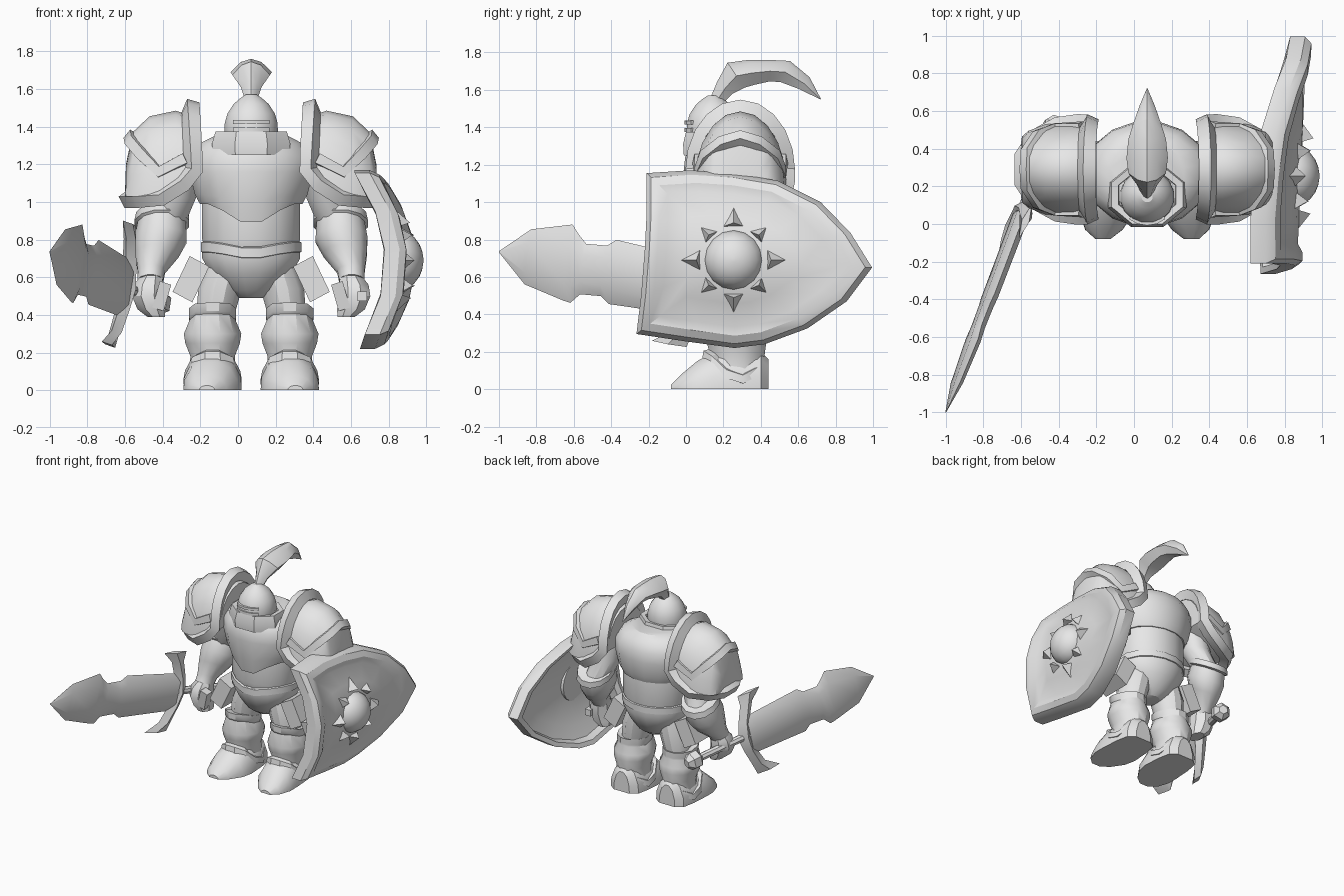
import bpy, bmesh, math
from mathutils import Vector as V

if "Cube" in bpy.data.objects:
    bpy.data.objects.remove(bpy.data.objects["Cube"])

CX = 0.07  # symmetry plane of the body
steel = bpy.data.materials.new("plain_grey")
steel.diffuse_color = (0.8, 0.8, 0.8, 1)
steel.use_nodes = True
steel.node_tree.nodes["Principled BSDF"].inputs["Base Color"].default_value = steel.diffuse_color


def build(name, verts, faces):
    me = bpy.data.meshes.new(name)
    me.from_pydata([tuple(v) for v in verts], [], faces)
    bm = bmesh.new()
    bm.from_mesh(me)
    bmesh.ops.remove_doubles(bm, verts=bm.verts, dist=1e-5)
    bmesh.ops.recalc_face_normals(bm, faces=bm.faces)
    bm.to_mesh(me)
    bm.free()
    me.materials.append(steel)
    ob = bpy.data.objects.new(name, me)
    bpy.context.collection.objects.link(ob)
    return ob


def loft(name, rings, caps=True, wrap=False):
    n, m = len(rings[0]), len(rings)
    faces = []
    for i in range(m if wrap else m - 1):
        for j in range(n):
            k = (j + 1) % n
            i2 = (i + 1) % m
            faces.append((i * n + j, i * n + k, i2 * n + k, i2 * n + j))
    if caps and not wrap:
        faces += [tuple(range(n)), tuple(range((m - 1) * n, m * n))]
    return build(name, [p for r in rings for p in r], faces)


def oval(x, y, z, rx, ry, n=12, dz=lambda px, py: 0):
    out = []
    for i in range(n):
        a = 2 * math.pi * (i + 0.5) / n
        c, s = math.cos(a), math.sin(a)
        out.append(V((x + rx * c, y + ry * s, z + dz(c, s))))
    return out


def band(name, path, centre, w, h, closed=True):
    # rectangular strip following a path, standing away from a centre
    pts, rings, n = [V(p) for p in path], [], len(path)
    for i, p in enumerate(pts):
        a = pts[(i - 1) % n] if closed or i else p
        b = pts[(i + 1) % n] if closed or i < n - 1 else p
        t = (b - a).normalized()
        o = p - V(centre)
        o = (o - t * o.dot(t)).normalized()
        s = o.cross(t) * w / 2
        rings.append([p - s - o * 0.03, p + s - o * 0.03, p + s * 0.8 + o * h, p - s * 0.8 + o * h])
    return loft(name, rings, wrap=closed)


def box(name, c, ax, ay, az):
    c, ax, ay, az = V(c), V(ax), V(ay), V(az)
    return loft(name, [[c + ax * i + ay * j + az * k for i, j in ((-1, -1), (1, -1), (1, 1), (-1, 1))]
                       for k in (-1, 1)])


# torso
vee = lambda c, s: -0.13 * max(0, 1 - abs(c) / 0.75) if s < 0 else 0
loft("pelvis", [oval(CX, .27, z, rx, ry, 16) for z, rx, ry in
     ((.49, .07, .08), (.53, .14, .14), (.62, .22, .2), (.70, .265, .235), (.76, .265, .235))])
loft("waist_plate", [oval(CX, .27, z, rx, ry, 16) for z, rx, ry in
     ((.76, .25, .225), (.80, .265, .235), (1.0, .265, .235), (1.06, .26, .23))])
loft("belt", [oval(CX, .27, z, rx, ry, 16, lambda c, s: vee(c, s) * .3) for z, rx, ry in
     ((.73, .26, .23), (.735, .272, .242), (.785, .272, .242), (.79, .26, .23))])
rings = [oval(CX, .265, .99, .25, .22, 16, vee), oval(CX, .265, .99, .278, .248, 16, vee),
         oval(CX, .265, 1.04, .305, .268, 16, lambda c, s: vee(c, s) * .4)]
rings += [oval(CX, .265, z, rx, ry, 16) for z, rx, ry in
          ((1.16, .335, .283), (1.24, .335, .275), (1.31, .28, .24), (1.35, .2, .18))]
loft("breastplate", rings)

# neck guard and helmet
loft("collar", [oval(CX, .155, z, r, r * .82, 8) for z, r in
     ((1.25, .22), (1.31, .225), (1.375, .205), (1.37, .165), (1.3, .155))])
loft("helmet", [oval(CX, .145, z, r, r, 16) for z, r in
     ((1.28, .13), (1.36, .145), (1.42, .143), (1.47, .128), (1.52, .095), (1.55, .06), (1.57, .03))])
for nm, z in (("brow_ridge", 1.425), ("cheek_ridge", 1.385)):
    arc = [(CX + .138 * math.sin(a), .145 - .138 * math.cos(a), z) for a in (-.7, -.35, 0, .35, .7)]
    band(nm, arc, (CX, .145, z), .025, .015, False)

# plume: faceted sections swept back to a point
rings = []
for y, z, up, w, ang in ((.17, 1.55, .04, .035, 1.0), (.21, 1.61, .055, .055, .9), (.27, 1.675, .085, .10, .6),
                         (.35, 1.69, .072, .11, .2), (.45, 1.70, .06, .10, 0), (.53, 1.695, .065, .075, -.4),
                         (.63, 1.635, .045, .04, -.75), (.72, 1.55, .002, .002, -.9)):
    n = V((0, -math.sin(ang), math.cos(ang)))
    rings.append([V((CX + w * c, y, z)) + n * up * s for c, s in
                  ((1, 0), (.5, .75), (0, 1), (-.5, .75), (-1, 0), (-.5, -.9), (.5, -.9))])
loft("plume", rings)

# paired armour and limbs
for side, tag in ((-1, "right"), (1, "left")):
    X = lambda d: CX + side * d
    # shoulder dome from arches
    rings = []
    for d, top, hd, bot in ((.27, 1.44, .235, 1.16), (.40, 1.485, .25, 1.08), (.54, 1.455, .24, 1.03),
                            (.63, 1.37, .205, 1.03), (.665, 1.2, .175, 1.03), (.67, 1.06, .145, 1.03)):
        rings.append([V((X(d), .29 + hd * math.cos(a), bot + (top - bot) * math.sin(a)))
                      for a in [math.pi * i / 10 for i in range(11)]])
    loft(tag + "_shoulder_dome", rings)
    # thick rim: arch beside the neck, then around the lower edge
    rim = [(X(.305 + .015 * math.sin(a)), .29 + .238 * math.cos(a), 1.17 + .325 * math.sin(a))
           for a in [math.pi * i / 10 for i in range(11)]]
    rim += [(X(d), y, z) for d, y, z in ((.36, .05, 1.10), (.47, .065, 1.03), (.59, .13, 1.02), (.65, .22, 1.02),
            (.65, .36, 1.02), (.59, .45, 1.02), (.47, .515, 1.03), (.36, .53, 1.10))]
    band(tag + "_shoulder_rim", rim, (X(.42), .29, 1.15), .085, .045)
    ridge = [(.35, .06, 1.23), (.49, .065, 1.16), (.58, .10, 1.25), (.64, .19, 1.32), (.645, .29, 1.35)]
    ridge += [(d, .58 - y, z) for d, y, z in ridge[-2::-1]]
    band(tag + "_shoulder_ridge", [(X(d), y, z) for d, y, z in ridge], (X(.4), .29, 1.15), .07, .02, False)

    # bent arm: upper arm, slanted bracer with elbow cuff, fist
    loft(tag + "_upper_arm", [oval(X(d), y, z, r, r) for d, y, z, r in
         ((.38, .3, 1.2, .12), (.40, .33, 1.02, .11), (.45, .38, .88, .1))])
    loft(tag + "_bracer", [oval(X(d), y, z, r, r * .95, 12, lambda c, s, r=r: -.5 * r * s) for d, y, z, r in
         ((.47, .39, .92, .10), (.47, .39, .93, .145), (.475, .385, .885, .15), (.475, .375, .88, .132),
          (.48, .345, .80, .142), (.50, .31, .72, .118), (.53, .26, .63, .075), (.535, .23, .58, .07))])
    loft(tag + "_hand", [oval(X(d), y, z, rx, ry, 8) for d, y, z, rx, ry in
         ((.53, .235, .61, .06, .07), (.545, .22, .56, .085, .095), (.55, .21, .50, .09, .10),
          (.53, .21, .43, .08, .09), (.505, .21, .39, .05, .075))])
    box(tag + "_thumb", (X(.475), .15, .50), (side * .03, 0, .01), (0, .035, 0), (-side * .02, -.01, .07))

    # hip plate, thigh, greave
    box(tag + "_hip_plate", (X(.32), .25, .59), (side * .052, 0, .028), (0, .12, 0), (-side * .045, 0, .095))
    loft(tag + "_thigh", [oval(X(d), .27, z, r, r * 1.1) for d, z, r in
         ((.13, .66, .11), (.165, .54, .12), (.19, .40, .105))])
    L = X(.205)
    peak = lambda c, s: .045 * min(1, max(0, -s * 1.3))
    loft(tag + "_greave", [oval(L, y, z, rx, ry, 12, peak if z > .35 else lambda c, s: 0) for y, z, rx, ry in
         ((.27, .41, .10, .11), (.26, .42, .13, .15), (.26, .375, .13, .15), (.265, .36, .125, .145),
          (.265, .30, .158, .165), (.27, .25, .15, .165), (.275, .18, .122, .15), (.275, .07, .13, .15))])
    # boot: upright outline lofted along its length
    rings = []
    for y, w, h, o in ((-.08, .04, .025, .03), (-.03, .10, .075, .025), (.06, .145, .15, .01), (.15, .155, .20, 0),
                       (.30, .145, .21, 0), (.40, .125, .2, 0), (.44, .07, .16, 0)):
        rings.append([V((L + side * o + w * a, y, h * b)) for a, b in
                      ((-1, 0), (1, 0), (.97, .35), (.7, .78), (.25, 1), (-.25, 1), (-.7, .78), (-.97, .35))])
    loft(tag + "_boot", rings)
    # ankle trim, raised at the instep and heel
    lift = lambda c, s: .13 * min(1, max(0, -s * 1.25 - .1)) if s < 0 else .08 * max(0, s * 1.6 - .6)
    loft(tag + "_ankle_trim", [oval(L, .26, z, r, r + .02, 12, lift) for z, r in
         ((.03, .13), (.03, .16), (.075, .152), (.085, .12))], wrap=True)

# sword: local axes along the blade (A), across it (U) and through it (N)
tip = V((-1, -1, .735))
A = (V((-.4, .57, .455)) - tip).normalized()
U = V((.153, .117, .98))
U = (U - A * U.dot(A)).normalized()
N = A.cross(U)
P = lambda s, h, n=0: tip + A * s + U * h + N * n
rings = []
for s, up, dn, t in ((0, .003, .003, .002), (.168, .15, .15, .022), (.40, .215, .20, .028), (.44, .17, .205, .028),
                     (.49, .125, .15, .028), (.61, .135, .14, .03), (.66, .175, .175, .032), (1.14, .15, .16, .035)):
    rings.append([P(s, up), P(s, up * .55, t), P(s, -dn * .55, t), P(s, -dn), P(s, -dn * .55, -t), P(s, up * .55, -t)])
loft("sword_blade", rings)
rings = []
for h, s, w, t in ((-.33, 1.03, .10, .02), (-.25, 1.10, .055, .035), (-.12, 1.15, .05, .04), (0, 1.17, .06, .05),
                   (.12, 1.15, .05, .04), (.25, 1.10, .055, .035), (.33, 1.06, .10, .02)):
    rings.append([P(s - w, h, 0), P(s, h, t), P(s + w, h, 0), P(s, h, -t)])
loft("sword_guard", rings)


def rod(name, prof, n=8):
    loft(name, [[P(s, r * math.cos(2 * math.pi * i / n), r * math.sin(2 * math.pi * i / n)) for i in range(n)]
                for s, r in prof])


rod("sword_grip", ((1.12, .035), (1.2, .03), (1.62, .03)))
rod("sword_pommel", ((1.57, .03), (1.60, .07), (1.66, .07), (1.70, .035)), 6)

# shield: one outline repeated at several scales on a curved surface
outline = [(-.21, 1.155), (.02, 1.17), (.25, 1.155), (.49, 1.115), (.72, 1.0), (.88, .835), (.995, .65), (.86, .47),
           (.65, .325), (.42, .24), (.26, .22), (0, .255), (-.265, .295), (-.24, .5), (-.22, .75), (-.21, .95)]
face_x = lambda y, z: .905 + .04 * y - .72 * (z - .68) ** 2
rings = []
for k, off in ((.02, -.075), (.4, -.075), (.7, -.075), (.9, -.075), (.93, -.12), (1, -.115), (1, -.035), (.95, 0),
               (.86, 0), (.76, -.028), (.5, -.028), (.25, -.028), (.02, -.028)):
    ring = []
    for y, z in outline:
        y, z = .26 + (y - .26) * k, .69 + (z - .69) * k
        ring.append(V((face_x(y, z) + off, y, z)))
    rings.append(ring)
loft("shield", rings)
BY, BZ = .255, .69
loft("shield_boss", [[V((.85 + .135 * math.sin(t), BY + .16 * math.cos(t) * math.cos(a), BZ + .16 * math.cos(t) * math.sin(a)))
     for a in [2 * math.pi * i / 16 for i in range(16)]] for t in (-.2, .1, .4, .7, 1.0, 1.25, 1.5)])
for i in range(8):
    a = i * math.pi / 4
    r0, r1, w = (.18, .285, .055) if i % 2 == 0 else (.17, .25, .045)
    pt = lambda r, s, o: V((face_x(BY + r * math.cos(a), BZ + r * math.sin(a)) + o,
                            BY + r * math.cos(a) - s * math.sin(a), BZ + r * math.sin(a) + s * math.cos(a)))
    build("sun_ray", [pt(r0, -w, -.035), pt(r0, w, -.035), pt(r1, 0, -.035), pt(r0 + .02, 0, .03)],
          [(0, 1, 2), (0, 1, 3), (1, 2, 3), (2, 0, 3)])
box("shield_handle", (.66, .21, .50), (.025, 0, 0), (0, .12, 0), (0, 0, .025))

# smooth shading with crisp armour edges
for ob in bpy.context.scene.objects:
    ob.select_set(True)
    bpy.context.view_layer.objects.active = ob
bpy.ops.object.shade_smooth_by_angle(angle=math.radians(32))
